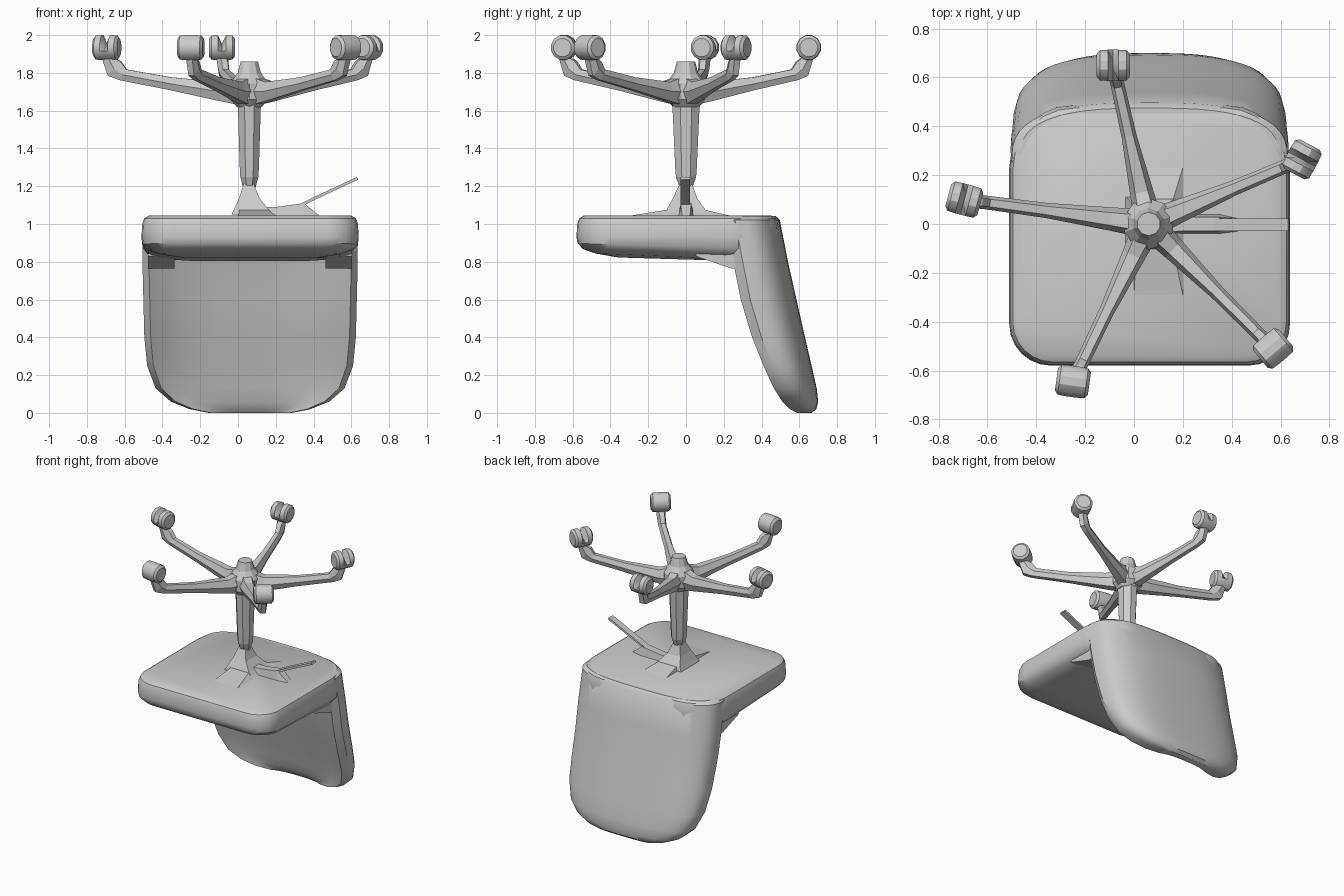
import bpy, bmesh
from math import sin, cos, pi, radians, hypot, atan2
from mathutils import Vector

if "Cube" in bpy.data.objects:
    bpy.data.objects.remove(bpy.data.objects["Cube"])

HUB = Vector((0.06, 0.0))      # axis of the column and star base
CX = 0.064                     # centre line of seat and backrest


def loft(name, rings, smooth=None):
    """Skin a list of equal-length rings and cap both ends."""
    bm = bmesh.new()
    vs = [[bm.verts.new(p) for p in r] for r in rings]
    n = len(rings[0])
    for a, b in zip(vs, vs[1:]):
        for i in range(n):
            j = (i + 1) % n
            bm.faces.new((a[i], a[j], b[j], b[i]))
    bm.faces.new(vs[0][::-1])
    bm.faces.new(vs[-1])
    bmesh.ops.recalc_face_normals(bm, faces=bm.faces)
    me = bpy.data.meshes.new(name)
    bm.to_mesh(me)
    bm.free()
    ob = bpy.data.objects.new(name, me)
    bpy.context.collection.objects.link(ob)
    if smooth:
        bpy.ops.object.select_all(action='DESELECT')
        ob.select_set(True)
        bpy.context.view_layer.objects.active = ob
        bpy.ops.object.shade_smooth_by_angle(angle=radians(smooth))
    return ob


def spow(v, e):
    return (1 if v >= 0 else -1) * abs(v) ** e


# Seat cushion: rounded outline, larger radius at the rear corners
def seat_ring(z, inset, tilt=0.0):
    pts = []
    x0, x1, y0, y1 = CX - 0.575 + inset, CX + 0.575 - inset, -0.58 + inset, 0.49 - inset
    rf, rb = max(0.17 - inset * 0.5, 0.03), max(0.26 - inset * 0.5, 0.03)
    for cx, cy, r, a0 in ((x1 - rb, y1 - rb, rb, 0), (x0 + rb, y1 - rb, rb, 90),
                          (x0 + rf, y0 + rf, rf, 180), (x1 - rf, y0 + rf, rf, 270)):
        for k in range(7):
            a = radians(a0 + k * 15)
            y = cy + r * sin(a)
            pts.append((cx + r * cos(a), y, z - tilt * y))
    return pts


loft("seat", [seat_ring(*s) for s in (
    (0.812, 0.22, 0.03), (0.825, 0.10, 0.04), (0.845, 0.035, 0.04), (0.88, 0.006, 0.03),
    (0.93, 0.0), (1.0, 0.004), (1.03, 0.015), (1.045, 0.04))], 35)


# Backrest: leaning shell with wrapped sides, rounded at its free end
def back_ring(z, w, yo, yi, yf):
    pts, base = [], yf + 0.05
    for k in range(25):
        a = pi * k / 24
        pts.append((CX + w * spow(cos(a), 0.72), base + (yo - base) * sin(a) ** 0.72, z))
    for k in range(13):
        u = -1 + k / 6
        pts.append((CX + 0.94 * w * u, yi - (yi - yf) * abs(u) ** 3, z))
    return pts


loft("backrest", [back_ring(*s) for s in (
    (1.043, 0.53, 0.475, 0.30, 0.22), (1.02, 0.565, 0.497, 0.31, 0.21),
    (0.80, 0.57, 0.54, 0.38, 0.25), (0.60, 0.565, 0.585, 0.43, 0.29),
    (0.40, 0.56, 0.63, 0.48, 0.35), (0.25, 0.545, 0.665, 0.53, 0.41),
    (0.13, 0.50, 0.692, 0.56, 0.465), (0.06, 0.42, 0.70, 0.58, 0.51),
    (0.02, 0.32, 0.69, 0.60, 0.55), (0.0, 0.22, 0.665, 0.62, 0.59))], 35)


# Brackets joining the wrapped sides of the backrest to the seat
for side, s in (("left", -1), ("right", 1)):
    loft(f"{side}_bracket", [
        [(CX + s * x, y, z) for y, z in ((0.05, 0.83), (0.24, 0.765), (0.36, 0.77), (0.36, 0.9), (0.08, 0.9))]
        for x in (0.40, 0.54)])


# Under-seat plate and tilt mechanism
def rect(z, x0, x1, y0, y1):
    return [(x0, y0, z), (x1, y0, z), (x1, y1, z), (x0, y1, z)]


loft("mount_plate", [rect(1.03, 0.0, 0.2, -0.30, 0.24), rect(1.045, 0.0, 0.2, -0.29, 0.23),
                     rect(1.075, 0.01, 0.16, -0.10, 0.10)])
loft("mechanism", [rect(1.05, -0.035, 0.19, -0.11, 0.11), rect(1.08, -0.02, 0.16, -0.10, 0.10),
                   rect(1.135, 0.005, 0.115, -0.07, 0.06), rect(1.22, 0.032, 0.08, -0.03, 0.03)])

# Height lever with its wedge-shaped root
loft("lever_root", [[(x, -y, 1.04), (x, y, 1.04), (x, y * 0.7, z), (x, -y * 0.7, z)]
                    for x, y, z in ((0.12, 0.05, 1.09), (0.20, 0.04, 1.09),
                                    (0.35, 0.04, 1.11), (0.43, 0.03, 1.045))])
loft("lever", [[(x, -0.028, z), (x, 0.022, z), (x - 0.006, 0.022, z + 0.014), (x - 0.006, -0.028, z + 0.014)]
               for x, z in ((0.30, 1.075), (0.40, 1.125), (0.636, 1.235))])


# Column and hub, eight-sided
def poly(z, r, n=8, ry=None):
    return [(HUB.x + r * cos(2 * pi * (k + 0.5) / n),
             HUB.y + (ry or r) * sin(2 * pi * (k + 0.5) / n), z) for k in range(n)]


loft("column", [poly(1.18, 0.032), poly(1.25, 0.052, ry=0.058), poly(1.30, 0.055, ry=0.062),
                poly(1.63, 0.066, ry=0.078), poly(1.70, 0.066, ry=0.078)])
loft("hub", [poly(1.62, 0.07, 10), poly(1.66, 0.105, 10), poly(1.745, 0.105, 10),
             poly(1.80, 0.065, 10), poly(1.86, 0.048, 10)])

# Arm sections: (top t, top z), (bottom t, bottom z), half width
ARM = [((0.0, 1.79), (0.0, 1.62), 0.06), ((0.2, 1.752), (0.2, 1.65), 0.048),
       ((0.55, 1.777), (0.55, 1.708), 0.031), ((0.86, 1.818), (0.91, 1.762), 0.028),
       ((0.90, 1.86), (0.99, 1.785), 0.03), ((0.935, 1.875), (1.03, 1.875), 0.032)]


def arm(name, tip):
    d = tip - HUB
    side = Vector((-d.y, d.x)).normalized()
    rings = []
    for top, bot, w in ARM:
        ring = []
        for f, s in ((0, 0.55), (0.5, 1), (1, 0.55), (1, -0.55), (0.5, -1), (0, -0.55)):
            p = HUB + d * (top[0] + (bot[0] - top[0]) * f) + side * (w * s)
            ring.append((p.x, p.y, top[1] + (bot[1] - top[1]) * f))
        rings.append(ring)
    loft(name, rings)


# Twin-wheel caster: drum along its axle, notched between the wheels on top
def caster(name, tip, angle, notched):
    ax = Vector((cos(angle), sin(angle)))
    fw = Vector((-ax.y, ax.x))
    rings = []
    for o, r in ((-0.068, 0.048), (-0.055, 0.064), (-0.022, 0.066), (0, 0.066),
                 (0.022, 0.066), (0.055, 0.064), (0.068, 0.048)):
        ring = []
        for k in range(12):
            a = 2 * pi * (k + 0.5) / 12
            rr = 0.02 if notched and o == 0 and 0 < sin(a) else r
            p = tip + ax * o + fw * (rr * cos(a))
            ring.append((p.x, p.y, 1.934 + rr * sin(a) * 1.035))
        rings.append(ring)
    loft(name, rings, 30)


for i, (x, y, ang, notch) in enumerate((
        (-0.695, 0.10, -15, True), (0.688, 0.265, 62, True), (-0.085, 0.65, 0, True),
        (-0.25, -0.645, -8, False), (0.57, -0.51, 40, False)), 1):
    tip = Vector((x, y))
    arm(f"base_arm_{i}", tip)
    caster(f"caster_{i}", tip, radians(ang), notch)
